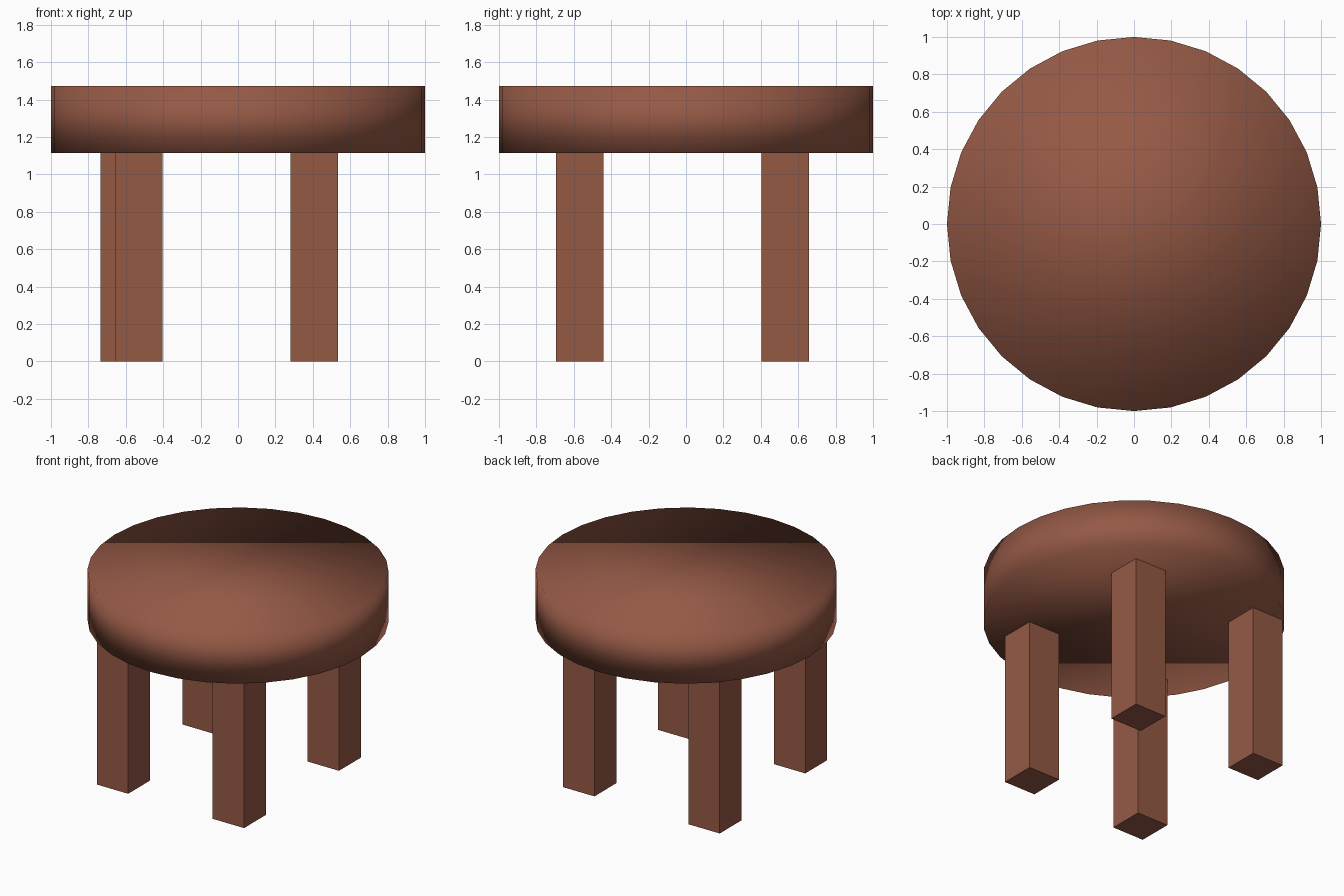
import bpy

if "Cube" in bpy.data.objects:
    bpy.data.objects.remove(bpy.data.objects["Cube"])

wood = bpy.data.materials.new("brown_wood")
wood.diffuse_color = (0.30, 0.10, 0.06, 1)
wood.use_nodes = True
wood.node_tree.nodes["Principled BSDF"].inputs["Base Color"].default_value = wood.diffuse_color

SEAT_BOTTOM, SEAT_TOP = 1.115, 1.473
LEG_WIDTH = 0.254

# Seat: 32-sided disc, smooth all over
bpy.ops.mesh.primitive_cylinder_add(
    vertices=32, radius=1, depth=SEAT_TOP - SEAT_BOTTOM,
    location=(0, 0, (SEAT_TOP + SEAT_BOTTOM) / 2))
seat = bpy.context.object
seat.name = "seat"
seat.data.materials.append(wood)
bpy.ops.object.shade_smooth()


def add_leg(name, x, y):
    bpy.ops.mesh.primitive_cube_add(size=1, location=(x, y, SEAT_BOTTOM / 2))
    leg = bpy.context.object
    leg.name = name
    leg.scale = (LEG_WIDTH, LEG_WIDTH, SEAT_BOTTOM)
    bpy.ops.object.transform_apply(location=False, rotation=False, scale=True)
    leg.data.materials.append(wood)


# Square legs, slightly unevenly placed
add_leg("front_left_leg", -0.531, -0.567)
add_leg("front_right_leg", 0.408, -0.567)
add_leg("back_left_leg", -0.607, 0.531)
add_leg("back_right_leg", 0.408, 0.531)
